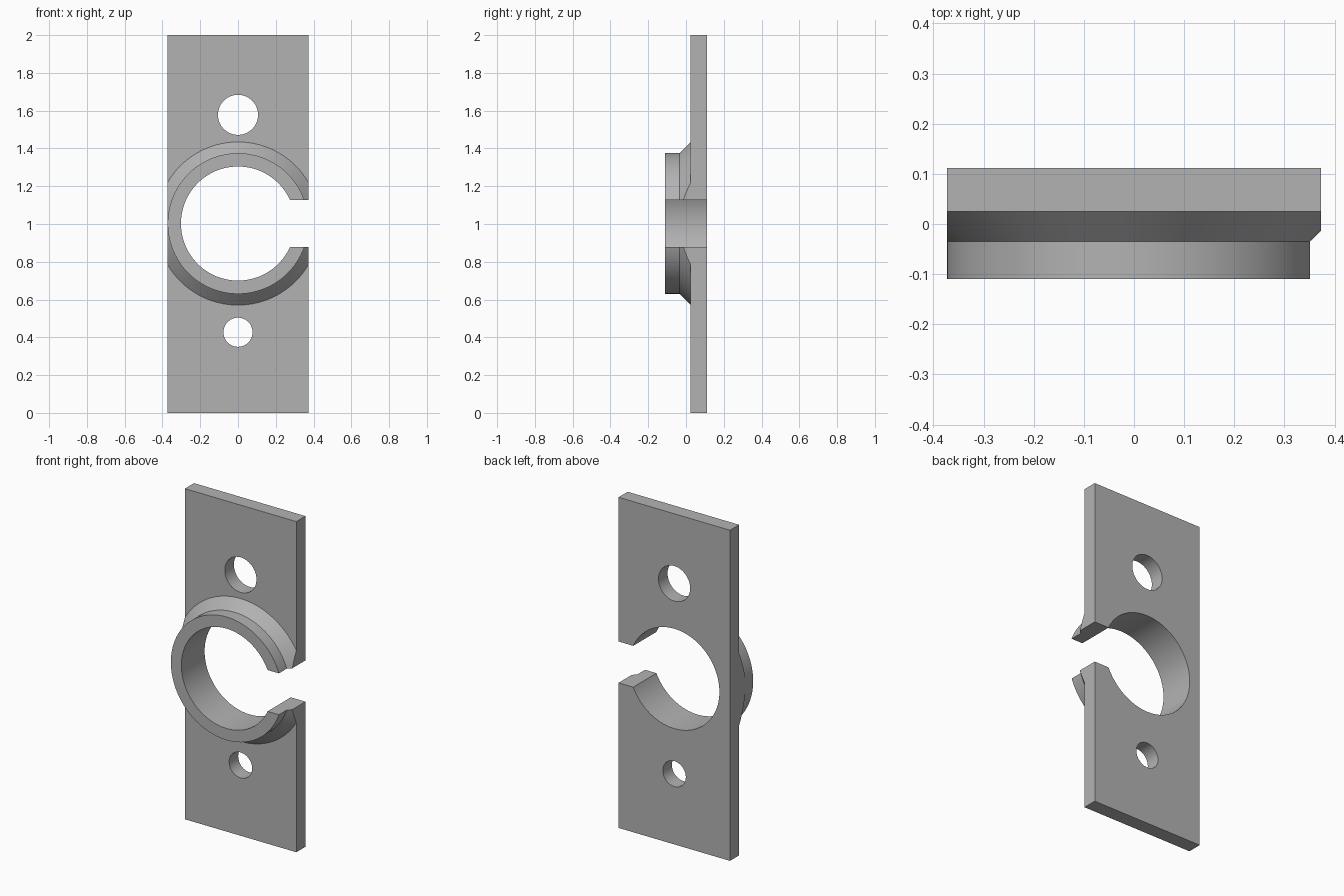
import bpy, bmesh, math
from mathutils import Matrix

if "Cube" in bpy.data.objects:
    bpy.data.objects.remove(bpy.data.objects["Cube"])

HALF_W = 0.373             # half width of the plate
FRONT, BACK = 0.025, 0.112  # plate faces along y
CZ = 1.0025                # height of the ring centre

grey = bpy.data.materials.new("grey")
grey.diffuse_color = (0.45, 0.45, 0.45, 1)
grey.use_nodes = True
grey.node_tree.nodes["Principled BSDF"].inputs["Base Color"].default_value = grey.diffuse_color


def make(name, bm):
    bmesh.ops.recalc_face_normals(bm, faces=bm.faces[:])
    mesh = bpy.data.meshes.new(name)
    bm.to_mesh(mesh)
    bm.free()
    mesh.materials.append(grey)
    obj = bpy.data.objects.new(name, mesh)
    bpy.context.collection.objects.link(obj)
    return obj


def box(name, x0, x1, y0, y1, z0, z1):
    bm = bmesh.new()
    m = Matrix.Translation(((x0 + x1) / 2, (y0 + y1) / 2, (z0 + z1) / 2))
    m = m @ Matrix.Diagonal((x1 - x0, y1 - y0, z1 - z0, 1))
    bmesh.ops.create_cube(bm, size=1, matrix=m)
    return make(name, bm)


def turned(name, profile, cz, steps=96):
    """Solid turned about the y axis at height cz from (radius, y) points."""
    bm = bmesh.new()
    rings = []
    for r, y in profile:
        rings.append([bm.verts.new((r * math.cos(2 * math.pi * i / steps), y,
                                    cz + r * math.sin(2 * math.pi * i / steps)))
                      for i in range(steps)])
    for a, b in zip(rings, rings[1:]):
        for i in range(steps):
            j = (i + 1) % steps
            bm.faces.new((a[i], a[j], b[j], b[i]))
    bm.faces.new(rings[0])
    bm.faces.new(rings[-1])
    return make(name, bm)


def combine(target, other, operation):
    mod = target.modifiers.new(operation.lower(), 'BOOLEAN')
    mod.operation, mod.object, mod.solver = operation, other, 'EXACT'
    bpy.context.view_layer.objects.active = target
    bpy.ops.object.modifier_apply(modifier=mod.name)
    bpy.data.objects.remove(other)


# Backing plate, left wide until it is trimmed together with the collar
plate = box("clip_plate", -0.5, 0.5, FRONT, BACK, 0, 2)

# Collar with a flared foot, overlapping into the plate
collar = turned("collar", [(0.3725, -0.11), (0.3725, -0.035), (0.432, FRONT),
                           (0.432, 0.07)], CZ)
combine(plate, collar, 'UNION')

# Trim both sides flush
combine(plate, box("side_trim", -HALF_W, HALF_W, -1, 1, -1, 3), 'INTERSECT')

# Central bore, large upper hole and small lower hole
for r, z in ((0.302, CZ), (0.106, 1.578), (0.077, 0.427)):
    combine(plate, turned("hole", [(r, -0.5), (r, 0.5)], z), 'DIFFERENCE')

# Slot opening the collar to the right
combine(plate, box("slot", 0.1, 0.6, -0.5, 0.5, CZ - 0.125, CZ + 0.125), 'DIFFERENCE')

plate.select_set(True)
bpy.context.view_layer.objects.active = plate
bpy.ops.object.shade_smooth_by_angle(angle=math.radians(25))
